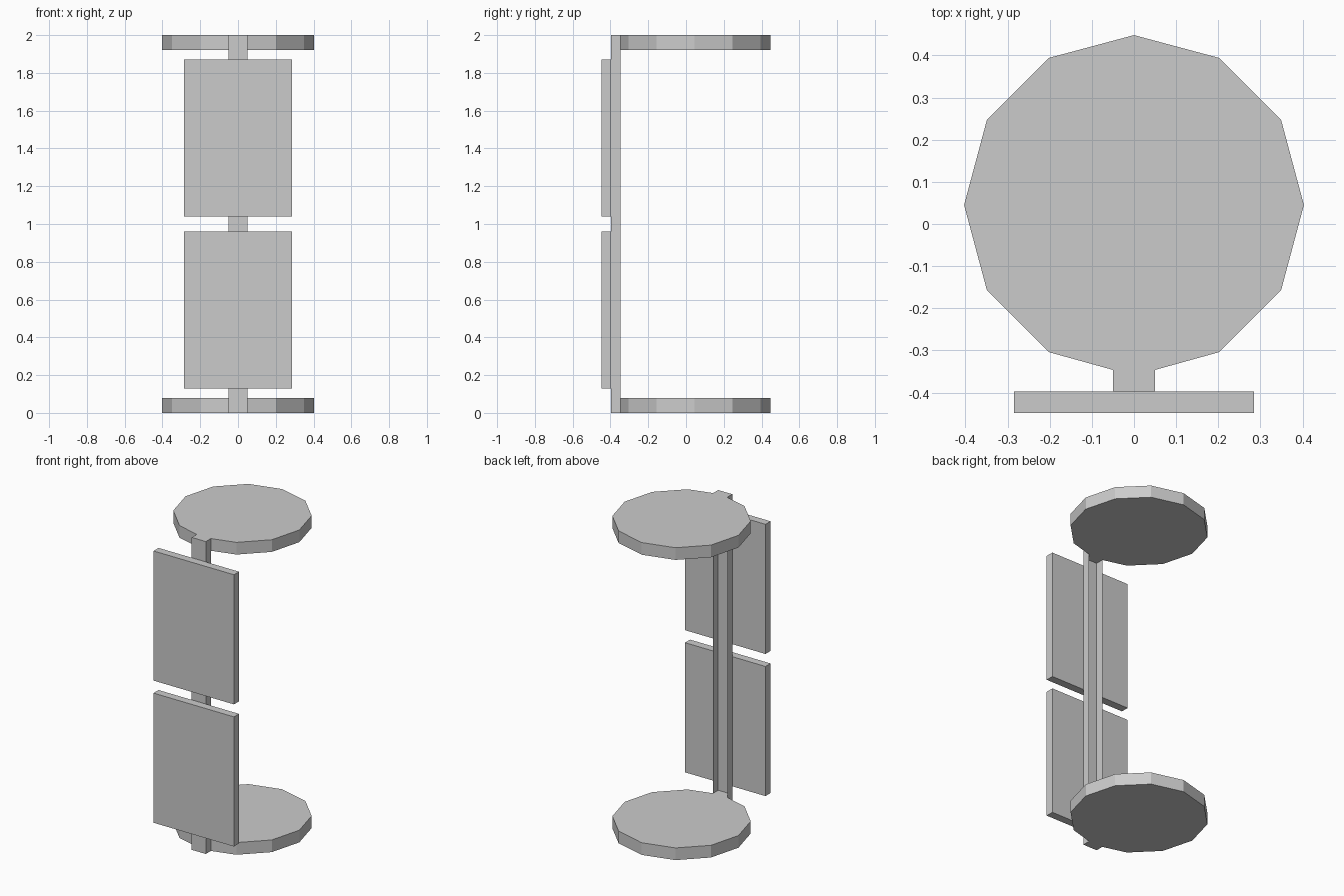
import bpy, bmesh
from math import sin, cos, pi

if "Cube" in bpy.data.objects:
    bpy.data.objects.remove(bpy.data.objects["Cube"])

R, CY = 0.403, 0.045          # disc radius and centre
HW, BACK, FRONT = 0.05, -0.346, -0.397   # post half width and depth range


def mirrored(name, outline, z0, z1, closed=True):
    """Extrude an xy outline between two heights, mirrored about mid height."""
    bm = bmesh.new()
    low = [bm.verts.new((x, y, z0 - 1)) for x, y in outline]
    high = [bm.verts.new((x, y, z1 - 1)) for x, y in outline]
    n = len(outline)
    for i in range(n if closed else n - 1):
        j = (i + 1) % n
        bm.faces.new((low[i], low[j], high[j], high[i]))
    if closed:
        bm.faces.new(low[::-1])
        bm.faces.new(high)
    mesh = bpy.data.meshes.new(name)
    bm.to_mesh(mesh)
    bm.free()
    obj = bpy.data.objects.new(name, mesh)
    obj.location.z = 1
    bpy.context.collection.objects.link(obj)
    mod = obj.modifiers.new("Mirror", 'MIRROR')
    mod.use_axis = (False, False, True)
    mod.use_clip = True
    return obj


# Post section, open at the back
post = [(-HW, BACK), (-HW, FRONT), (HW, FRONT), (HW, BACK)]

# Twelve-sided end discs, with a tab over the post replacing the front corner
ring = [(R * cos(a), CY + R * sin(a))
        for a in (-pi / 2 + k * pi / 6 for k in range(1, 12))]
mirrored("end_discs", ring + post, 0.0, 0.078)

# Channel post joining the discs
mirrored("post", post, 0.078, 1.0, closed=False)

# Two flat panels on the front of the post
panel = [(-0.285, -0.448), (0.285, -0.448), (0.285, FRONT), (-0.285, FRONT)]
mirrored("front_panels", panel, 0.13, 0.96)
